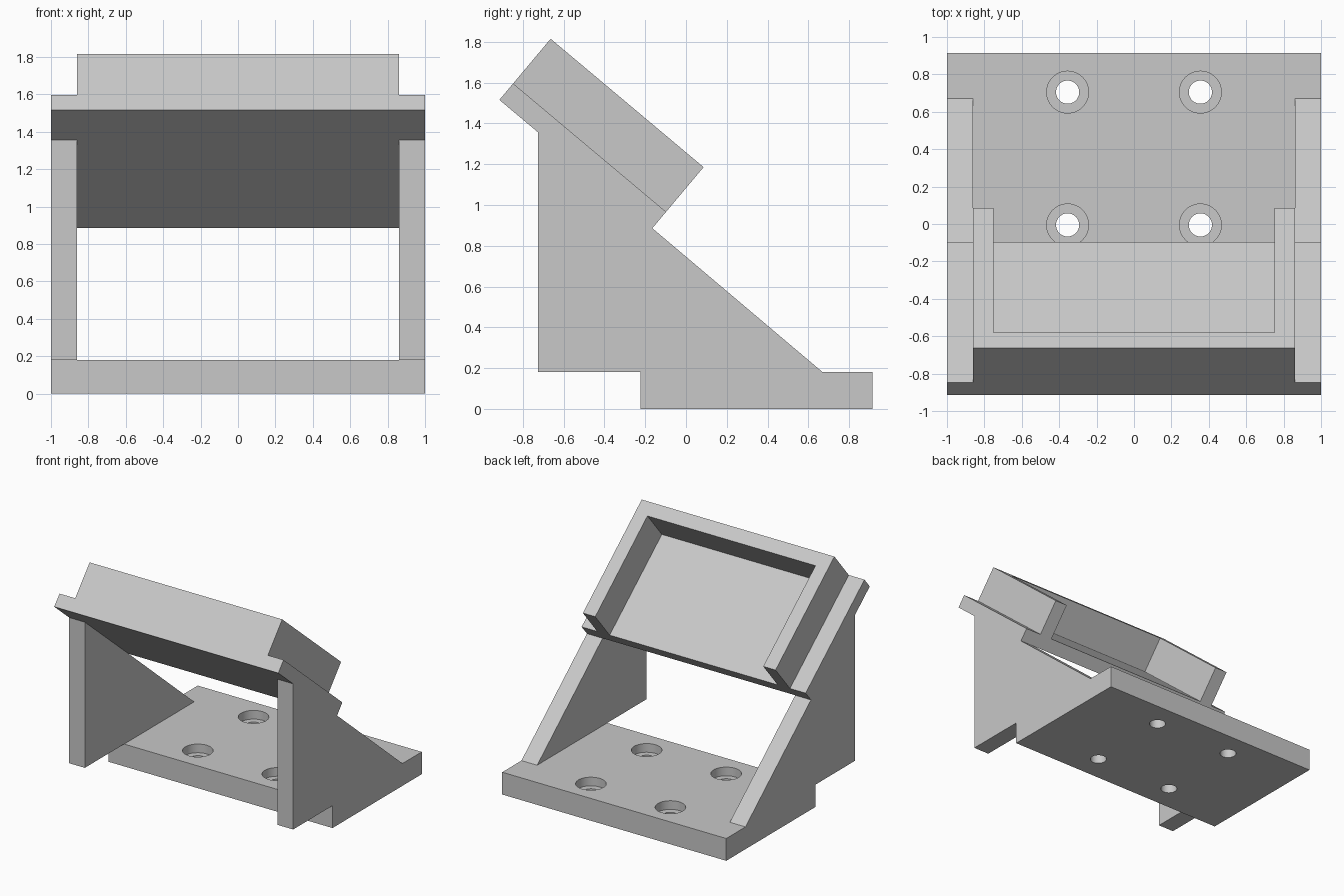
import bpy, bmesh, math
from mathutils import Vector, Matrix

cube = bpy.data.objects.get("Cube")
if cube:
    bpy.data.objects.remove(cube, do_unlink=True)

GREY = (0.58, 0.58, 0.58, 1)
mat = bpy.data.materials.new("light grey")
mat.use_nodes = True
mat.diffuse_color = GREY
mat.node_tree.nodes["Principled BSDF"].inputs["Base Color"].default_value = GREY

X, Y, Z = Vector((1, 0, 0)), Vector((0, 1, 0)), Vector((0, 0, 1))
TILT = math.radians(40)
DOWN = Vector((0, math.cos(TILT), -math.sin(TILT)))   # along the sloping holder
OUT = Vector((0, math.sin(TILT), math.cos(TILT)))     # away from its face
TOP_EDGE = Vector((0, -0.915, 1.515))
LENGTH, PLATE, FRAME, RIM = 0.979, 0.105, 0.286, 0.11
INNER = 0.86
BASE_H = 0.18


def add_object(name, bm):
    bmesh.ops.recalc_face_normals(bm, faces=bm.faces)
    mesh = bpy.data.meshes.new(name)
    bm.to_mesh(mesh)
    bm.free()
    mesh.materials.append(mat)
    obj = bpy.data.objects.new(name, mesh)
    bpy.context.scene.collection.objects.link(obj)
    return obj


def prism(name, points, origin, u, v, push):
    """Extrude a flat profile, drawn along u and v, by the vector push."""
    bm = bmesh.new()
    face = bm.faces.new([bm.verts.new(origin + u * a + v * b) for a, b in points])
    new = bmesh.ops.extrude_face_region(bm, geom=[face])["geom"]
    verts = [g for g in new if isinstance(g, bmesh.types.BMVert)]
    bmesh.ops.translate(bm, verts=verts, vec=push)
    return add_object(name, bm)


def cut_holes(target, radius, bottom, top):
    """Cut a round hole at each of the four screw positions."""
    bm = bmesh.new()
    for x in (-0.355, 0.355):
        for y in (-0.005, 0.705):
            bmesh.ops.create_cone(
                bm, cap_ends=True, segments=48, radius1=radius, radius2=radius,
                depth=top - bottom,
                matrix=Matrix.Translation((x, y, (top + bottom) / 2)))
    cutter = add_object("hole_cutter", bm)
    cutter.hide_render = True
    mod = target.modifiers.new("holes", "BOOLEAN")
    mod.operation, mod.solver, mod.object = "DIFFERENCE", "EXACT", cutter
    bpy.context.view_layer.objects.active = target
    bpy.ops.object.modifier_apply(modifier=mod.name)
    bpy.data.objects.remove(cutter, do_unlink=True)


# Base plate with four counterbored screw holes
base = prism("base_plate", [(-1, -0.223), (1, -0.223), (1, 0.915), (-1, 0.915)],
             Vector(), X, Y, Z * BASE_H)
cut_holes(base, 0.112, BASE_H - 0.07, BASE_H + 0.1)
cut_holes(base, 0.062, -0.1, BASE_H + 0.1)
bpy.ops.object.select_all(action="DESELECT")
base.select_set(True)
bpy.ops.object.shade_smooth_by_angle(angle=math.radians(30))

# Side walls carrying the holder
low_edge = TOP_EDGE + DOWN * LENGTH
wall_front = -0.725
wall_top = TOP_EDGE.z - (wall_front - TOP_EDGE.y) * math.tan(TILT)
wall = [(wall_front, BASE_H), (0.67, BASE_H), (low_edge.y, low_edge.z),
        (wall_front, wall_top)]
for name, side in (("left_wall", 1), ("right_wall", -1)):
    prism(name, wall, X * side * INNER, Y, Z, X * side * (1 - INNER))

# Sloping back plate of the holder
prism("holder_plate", [(-1, 0), (1, 0), (1, LENGTH), (-1, LENGTH)],
      TOP_EDGE, X, DOWN, OUT * PLATE)

# U-shaped rim, open at the lower end
a, b = INNER, INNER - RIM
prism("holder_rim",
      [(-a, 0), (a, 0), (a, LENGTH), (b, LENGTH), (b, RIM), (-b, RIM),
       (-b, LENGTH), (-a, LENGTH)],
      TOP_EDGE + OUT * PLATE, X, DOWN, OUT * FRAME)
